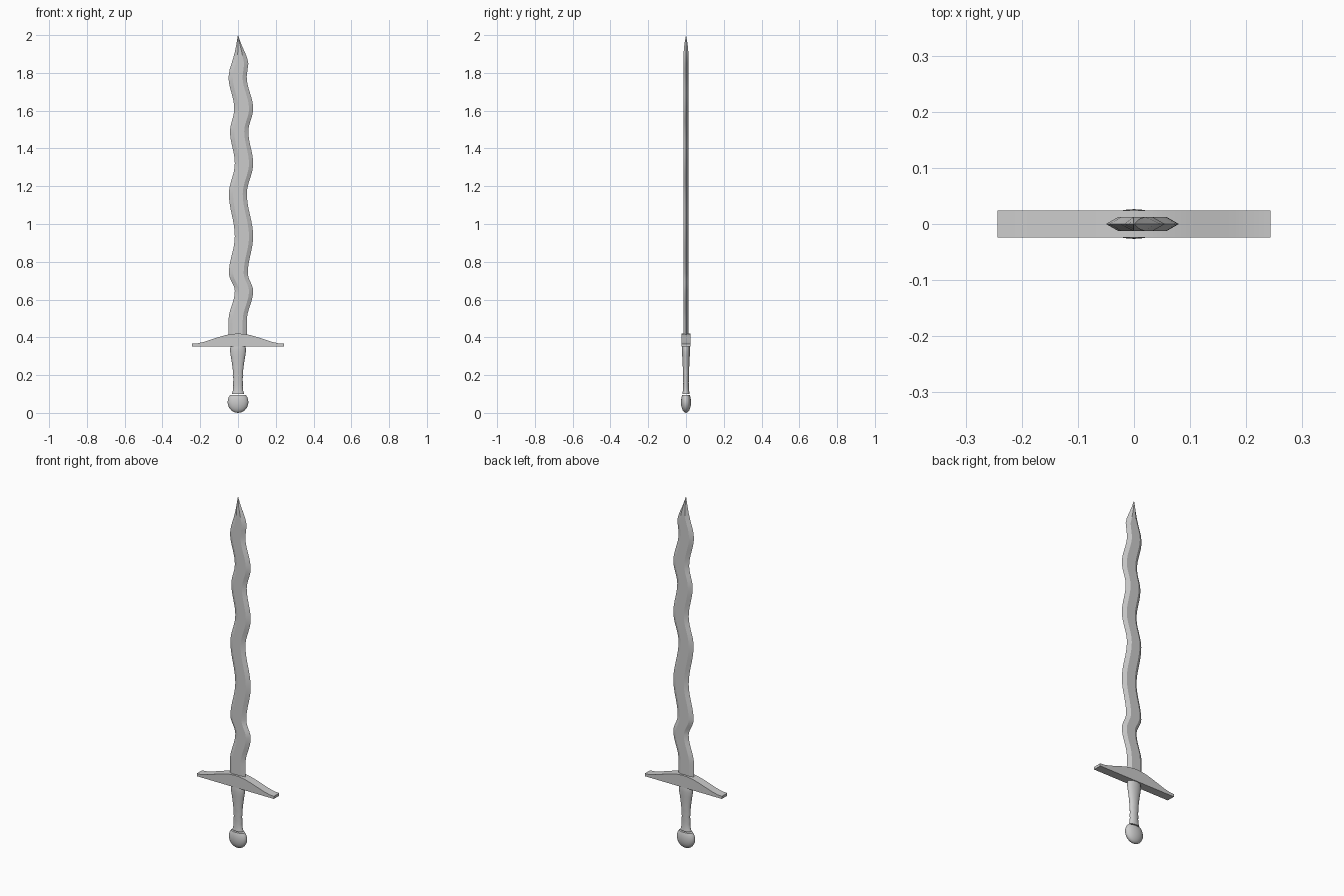
import bpy, bmesh, math

if "Cube" in bpy.data.objects:
    bpy.data.objects.remove(bpy.data.objects["Cube"])


def finish(name, bm, angle):
    bmesh.ops.recalc_face_normals(bm, faces=bm.faces)
    me = bpy.data.meshes.new(name)
    bm.to_mesh(me)
    bm.free()
    ob = bpy.data.objects.new(name, me)
    bpy.context.collection.objects.link(ob)
    bpy.ops.object.select_all(action='DESELECT')
    ob.select_set(True)
    bpy.context.view_layer.objects.active = ob
    bpy.ops.object.shade_smooth_by_angle(angle=math.radians(angle))
    return ob


def loft(rings, name, angle):
    bm = bmesh.new()
    loops = [[bm.verts.new(p) for p in ring] for ring in rings]
    n = len(loops[0])
    for a, b in zip(loops, loops[1:]):
        for i in range(n):
            j = (i + 1) % n
            bm.faces.new((a[i], a[j], b[j], b[i]))
    bm.faces.new(loops[0])
    bm.faces.new(loops[-1])
    bmesh.ops.remove_doubles(bm, verts=bm.verts, dist=1e-5)
    return finish(name, bm, angle)


def ease(keys, steps):
    """Cosine-eased samples between (z, a, b) wave extremes."""
    out = [keys[0]]
    for p, q in zip(keys, keys[1:]):
        for s in range(1, steps + 1):
            t = s / steps
            e = (1 - math.cos(math.pi * t)) / 2
            out.append((p[0] + (q[0] - p[0]) * t,
                        p[1] + (q[1] - p[1]) * e,
                        p[2] + (q[2] - p[2]) * e))
    return out


# Wavy blade: z, left edge, right edge
waves = [(0.37, -0.050, 0.047), (0.49, -0.050, 0.047), (0.645, -0.017, 0.080),
         (0.74, -0.048, 0.052), (0.935, -0.017, 0.080), (1.16, -0.048, 0.047),
         (1.32, -0.017, 0.080), (1.49, -0.042, 0.055), (1.61, -0.020, 0.080),
         (1.78, -0.050, 0.046)]
tip = [(1.82, -0.044, 0.051), (1.85, -0.034, 0.055), (1.88, -0.025, 0.048),
       (1.91, -0.017, 0.036), (1.95, -0.009, 0.018), (1.998, -0.001, 0.001)]
rings = []
for z, l, r in ease(waves, 8) + tip:
    w = r - l
    bev = min(0.022, w * 0.3)
    h = 0.0125 * min(1, (2.0 - z) / 0.07)
    rings.append([(l, 0, z), (l + bev, -h, z), (r - bev, -h, z),
                  (r, 0, z), (r - bev, h, z), (l + bev, h, z)])
loft(rings, "blade", 20)

# Cross guard: arched top, flat underside
half = [(0.243, 0.366), (0.215, 0.368), (0.18, 0.376), (0.14, 0.389),
        (0.10, 0.402), (0.065, 0.412), (0.03, 0.418)]
top = half + [(0, 0.42)] + [(-x, z) for x, z in reversed(half)]
outline = [(0.243, 0.351)] + top + [(-0.243, 0.351)]
loft([[(x, y, z) for x, z in outline] for y in (-0.024, 0.024)], "cross_guard", 30)

# Grip and flattened pommel: z, half width, half depth
grip = [(0.36, 0.036, 0.019), (0.345, 0.041, 0.021), (0.325, 0.042, 0.021),
        (0.30, 0.038, 0.020), (0.27, 0.033, 0.018), (0.24, 0.029, 0.017),
        (0.215, 0.026, 0.0165), (0.20, 0.028, 0.015), (0.18, 0.024, 0.016),
        (0.16, 0.026, 0.0145), (0.14, 0.025, 0.0155), (0.12, 0.027, 0.016),
        (0.108, 0.030, 0.018)]
pommel = []
for i in range(11):
    a = math.radians(40 - 13 * i)
    pommel.append((0.057 + 0.057 * math.sin(a), max(0.0, 0.055 * math.cos(a)),
                   max(0.0, 0.0265 * math.cos(a))))


def ovals(profile):
    n = 20
    return [[(a * math.cos(2 * math.pi * i / n), b * math.sin(2 * math.pi * i / n), z)
             for i in range(n)] for z, a, b in profile]


loft(ovals(grip + [(0.10, 0.033, 0.019)]), "grip", 50)
loft(ovals(pommel + [(0.0, 0.002, 0.001)]), "pommel", 50)
